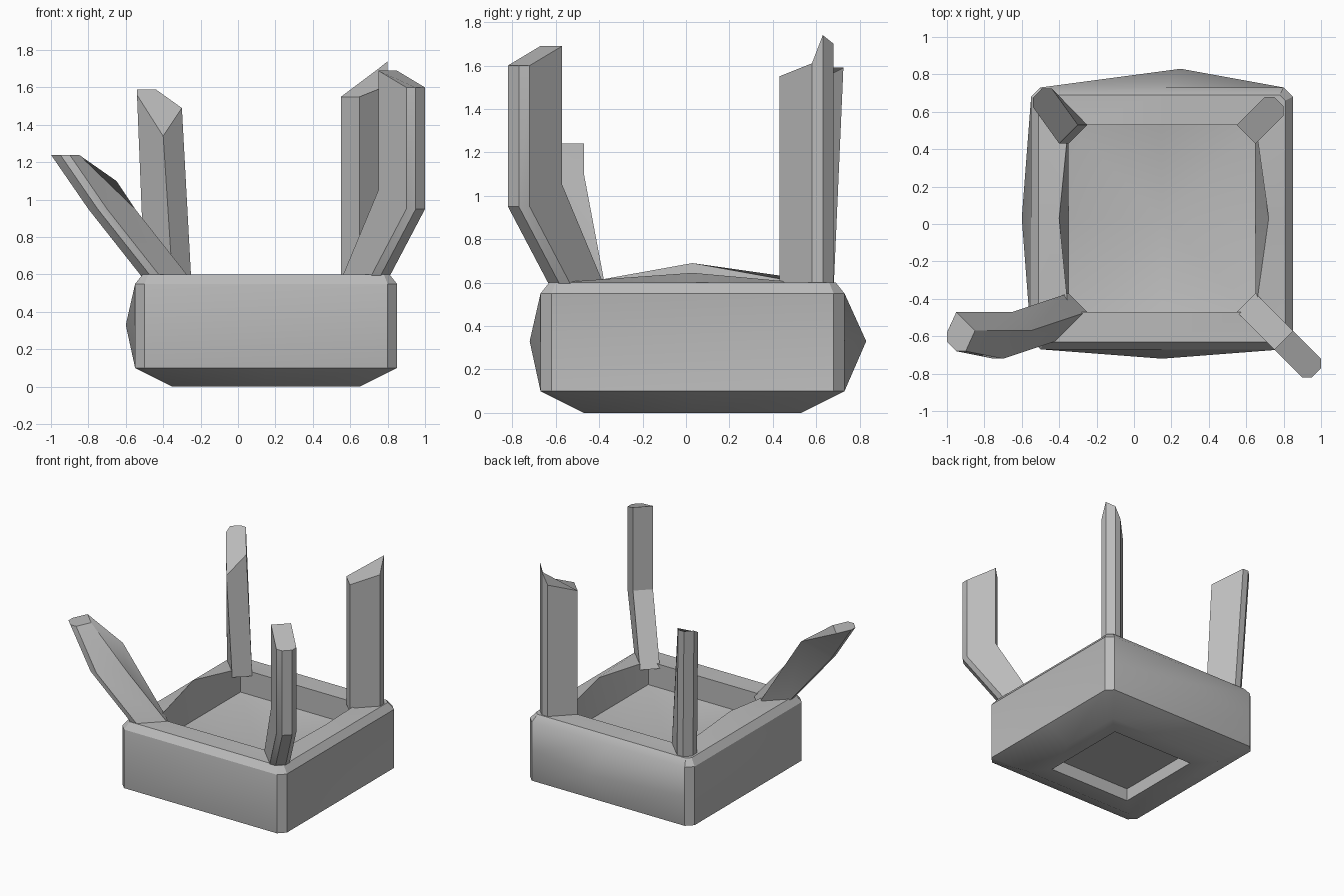
import bpy, bmesh
from mathutils import Vector
from math import radians

if "Cube" in bpy.data.objects:
    bpy.data.objects.remove(bpy.data.objects["Cube"])

GREY = (0.5, 0.5, 0.5, 1)
mat = bpy.data.materials.new("stone grey")
mat.use_nodes = True
mat.diffuse_color = GREY
mat.node_tree.nodes["Principled BSDF"].inputs["Base Color"].default_value = GREY

CX, CY = 0.15, 0.03          # centre of the tray
SIDES = {"front": (0, -1), "left": (1, 0), "back": (0, 1), "right": (-1, 0)}


def loft(name, rings, end_points=(None, None)):
    """Bridge equal rings of points; cap each end with a face or a fan."""
    bm = bmesh.new()
    loops = [[bm.verts.new(p) for p in ring] for ring in rings]
    n = len(loops[0])
    for a, b in zip(loops, loops[1:]):
        for i in range(n):
            j = (i + 1) % n
            bm.faces.new((a[i], a[j], b[j], b[i]))
    for loop, tip in zip((loops[0], loops[-1]), end_points):
        if tip is None:
            bm.faces.new(loop)
        else:
            centre = bm.verts.new(tip)
            for i in range(n):
                bm.faces.new((loop[i], loop[(i + 1) % n], centre))
    bmesh.ops.remove_doubles(bm, verts=bm.verts, dist=0.0005)
    bmesh.ops.recalc_face_normals(bm, faces=bm.faces)
    mesh = bpy.data.meshes.new(name)
    bm.to_mesh(mesh)
    bm.free()
    mesh.materials.append(mat)
    obj = bpy.data.objects.new(name, mesh)
    bpy.context.collection.objects.link(obj)
    bpy.ops.object.select_all(action='DESELECT')
    obj.select_set(True)
    bpy.context.view_layer.objects.active = obj
    bpy.ops.object.shade_smooth_by_angle(angle=radians(28))
    return obj


def tray_ring(half, z, cut=0.0, mids={}):
    """Square ring with cut corners; mids moves a side's middle (out, along, up)."""
    pts = []
    for side, (nx, ny) in SIDES.items():
        out, along, up = mids.get(side, (0, 0, 0))
        reach = half - cut
        for o, t, h in ((half, -reach, z), (half + out, along, z + up), (half, reach, z)):
            pts.append(Vector((CX + nx * o - ny * t, CY + ny * o + nx * t, h)))
    return pts


# Tray: recessed underside, bulging walls, rim and sunken floor
wall_bulge = {"front": (0.05, 0, 0), "back": (0.1, -0.1, 0),
              "right": (0.05, 0, 0), "left": (-0.04, 0, 0)}
rim_lift = {"right": (0.05, 0, 0.09), "left": (0.07, 0, 0.045)}
loft("tray", [
    tray_ring(0.36, 0.1),
    tray_ring(0.36, 0.0),
    tray_ring(0.5, 0.0),
    tray_ring(0.7, 0.1, 0.05),
    tray_ring(0.7, 0.33, 0.05, wall_bulge),
    tray_ring(0.7, 0.55, 0.05),
    tray_ring(0.66, 0.6, 0.03),
    tray_ring(0.5, 0.6, 0, rim_lift),
    tray_ring(0.5, 0.42),
], (None, (CX, CY, 0.33)))

# Post section: two inner points, then outer side, two tips, outer side
SECTION = [(0.5, 0.4), (0.4, 0.5), (0.55, 0.65), (0.6, 0.65), (0.65, 0.6), (0.65, 0.55)]


def post(name, sx, sy, levels):
    """levels: (inner offset, outer offset, six heights), offsets point outward."""
    rings = []
    for inner, outer, heights in levels:
        ring = []
        for i, ((x, y), z) in enumerate(zip(SECTION, heights)):
            dx, dy = inner if i < 2 else outer
            ring.append((CX + sx * (x + dx), CY + sy * (y + dy), z))
        rings.append(ring)
    loft(name, rings)


NONE, OUT = (0, 0), (0.2, 0.2)
base = (NONE, NONE, [0.57] * 6)

# Bent upright post
post("front_left_post", 1, -1, [
    base,
    (OUT, OUT, [1.05] * 2 + [0.95] * 4),
    (OUT, OUT, [1.69] * 2 + [1.6] * 4)])

# Straight post with a peaked outer tip
post("back_left_post", 1, 1, [
    base,
    (NONE, NONE, [1.55, 1.55, 1.61, 1.7, 1.74, 1.61])])

# Slightly flared post with a broken inner edge
post("back_right_post", -1, 1, [
    base,
    ((0.05, 0), (0.04, 0.045), [1.34, 1.49, 1.59, 1.59, 1.59, 1.56])])

# Toppled post leaning out sideways
post("front_right_post", -1, -1, [
    base,
    ((0.3, 0.1), (0.3, 0.1), [1.1] + [0.95] * 5),
    ((0.6, 0.1), (0.5, 0.06), [1.24] * 6)])
